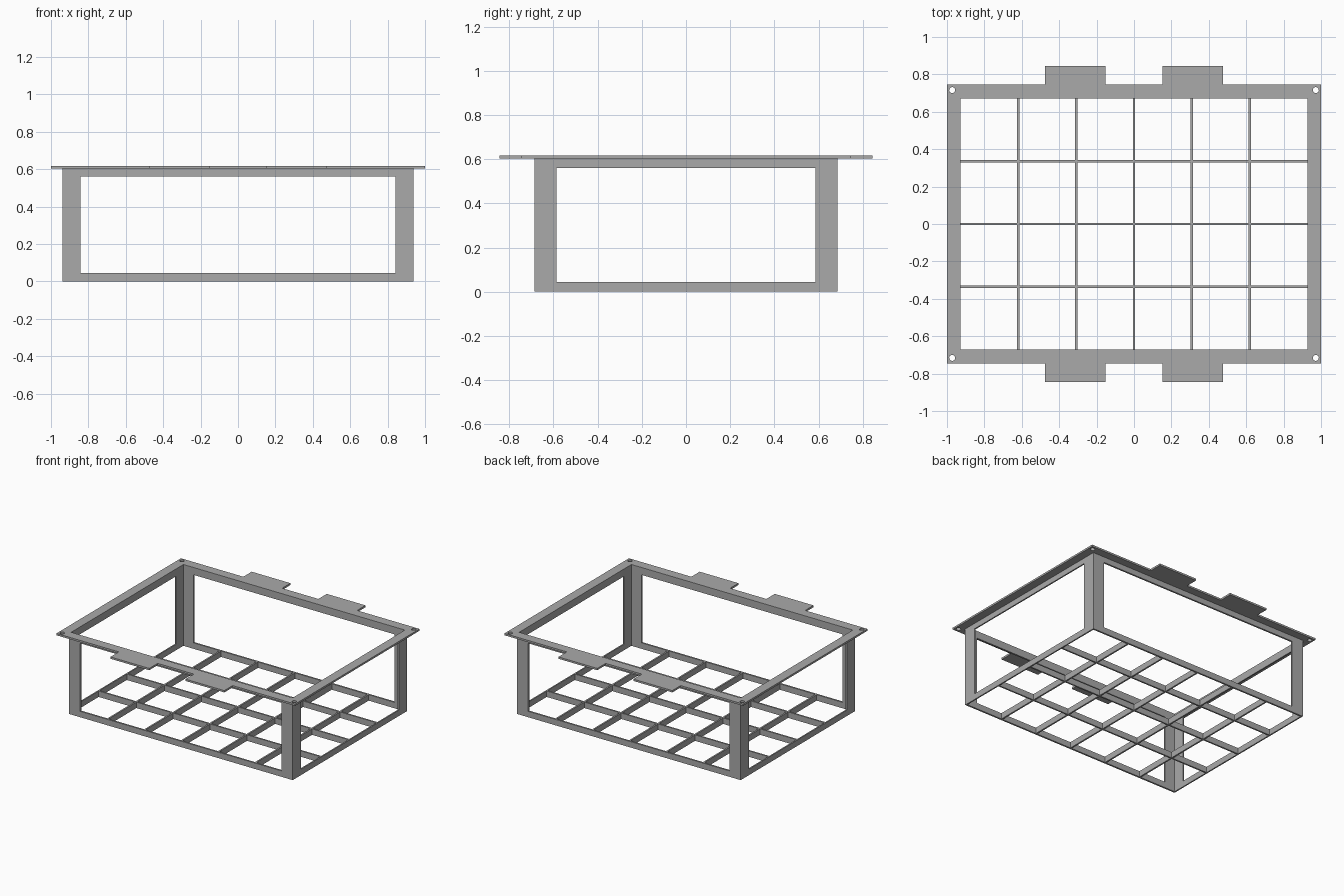
import bpy, bmesh
from math import cos, sin, pi, radians
from mathutils import Matrix

cube = bpy.data.objects.get("Cube")
if cube:
    bpy.data.objects.remove(cube, do_unlink=True)

grey = bpy.data.materials.new("matte grey")
grey.use_nodes = True
grey.diffuse_color = (0.4, 0.4, 0.4, 1)
grey.node_tree.nodes["Principled BSDF"].inputs["Base Color"].default_value = (0.4, 0.4, 0.4, 1)

# Main dimensions
BOX_X, BOX_Y = 0.938, 0.685        # outer half sizes of the basket
IN_X, IN_Y = 0.928, 0.672          # inner half sizes
RIM_X, RIM_Y, TAB_Y = 1.0, 0.745, 0.845
BASE_H, WALL_TOP, LINTEL, TOP = 0.045, 0.602, 0.56, 0.616
BAR = 0.006                        # half width of a floor bar


def rect(x0, x1, y0, y1):
    return [(x0, y0), (x1, y0), (x1, y1), (x0, y1)]


def circle(cx, cy, r, n=24):
    return [(cx + r * cos(2 * pi * i / n), cy + r * sin(2 * pi * i / n)) for i in range(n)]


def plate(name, loops, thickness, matrix):
    """Flat plate from an outline and its holes, thickened along local z."""
    curve = bpy.data.curves.new(name, "CURVE")
    curve.dimensions = "2D"
    curve.fill_mode = "BOTH"
    curve.extrude = thickness / 2
    for loop in loops:
        spline = curve.splines.new("POLY")
        spline.points.add(len(loop) - 1)
        for point, (x, y) in zip(spline.points, loop):
            point.co = (x, y, 0, 1)
        spline.use_cyclic_u = True
    helper = bpy.data.objects.new(name + " outline", curve)
    bpy.context.collection.objects.link(helper)
    bpy.context.view_layer.update()
    evaluated = helper.evaluated_get(bpy.context.evaluated_depsgraph_get())
    mesh = bpy.data.meshes.new_from_object(evaluated)
    bpy.data.objects.remove(helper, do_unlink=True)

    bm = bmesh.new()
    bm.from_mesh(mesh)
    bmesh.ops.remove_doubles(bm, verts=bm.verts, dist=0.0001)
    bmesh.ops.transform(bm, matrix=matrix, verts=bm.verts)
    bmesh.ops.recalc_face_normals(bm, faces=bm.faces)
    for face in bm.faces:
        face.smooth = False
        face.material_index = 0
    bm.to_mesh(mesh)
    bm.free()
    mesh.materials.clear()
    mesh.materials.append(grey)
    obj = bpy.data.objects.new(name, mesh)
    bpy.context.collection.objects.link(obj)
    return obj


# Floor lattice: bottom rails and crossing bars, cut by a 6 by 4 set of cells
cols, rows = 6, 4


def cell_range(i, n, half):
    step = 2 * half / n
    low = -half + i * step + (BAR if i > 0 else 0)
    high = -half + (i + 1) * step - (BAR if i < n - 1 else 0)
    return low, high


cells = [rect(*cell_range(i, cols, IN_X), *cell_range(j, rows, IN_Y))
         for i in range(cols) for j in range(rows)]
plate("floor_lattice", [rect(-BOX_X, BOX_X, -BOX_Y, BOX_Y)] + cells, BASE_H,
      Matrix.Translation((0, 0, BASE_H / 2)))


# Walls: open arches standing on the bottom rails
def arch(half, opening):
    return [(-half, BASE_H), (-opening, BASE_H), (-opening, LINTEL), (opening, LINTEL),
            (opening, BASE_H), (half, BASE_H), (half, WALL_TOP), (-half, WALL_TOP)]


upright = Matrix.Rotation(radians(90), 4, "X")
quarter = Matrix.Rotation(radians(90), 4, "Z")
for name, side in (("front_wall", -1), ("back_wall", 1)):
    place = Matrix.Translation((0, side * (BOX_Y + IN_Y) / 2, 0))
    plate(name, [arch(BOX_X, 0.843)], BOX_Y - IN_Y, place @ upright)
for name, side in (("right_wall", -1), ("left_wall", 1)):
    place = Matrix.Translation((side * (BOX_X + IN_X) / 2, 0, 0))
    plate(name, [arch(IN_Y, 0.585)], BOX_X - IN_X, place @ quarter @ upright)

# Top rim: flange with two tabs front and back and a screw hole in each corner
edge = [(-RIM_X, RIM_Y)]
for a, b in ((-0.477, -0.152), (0.152, 0.477)):
    edge += [(a, RIM_Y), (a, TAB_Y), (b, TAB_Y), (b, RIM_Y)]
edge.append((RIM_X, RIM_Y))
outline = edge + [(-x, -y) for x, y in edge]
holes = [circle(sx * 0.972, sy * 0.716, 0.016) for sx in (-1, 1) for sy in (-1, 1)]
plate("top_rim", [outline, rect(-IN_X, IN_X, -IN_Y, IN_Y)] + holes, TOP - WALL_TOP,
      Matrix.Translation((0, 0, (TOP + WALL_TOP) / 2)))
